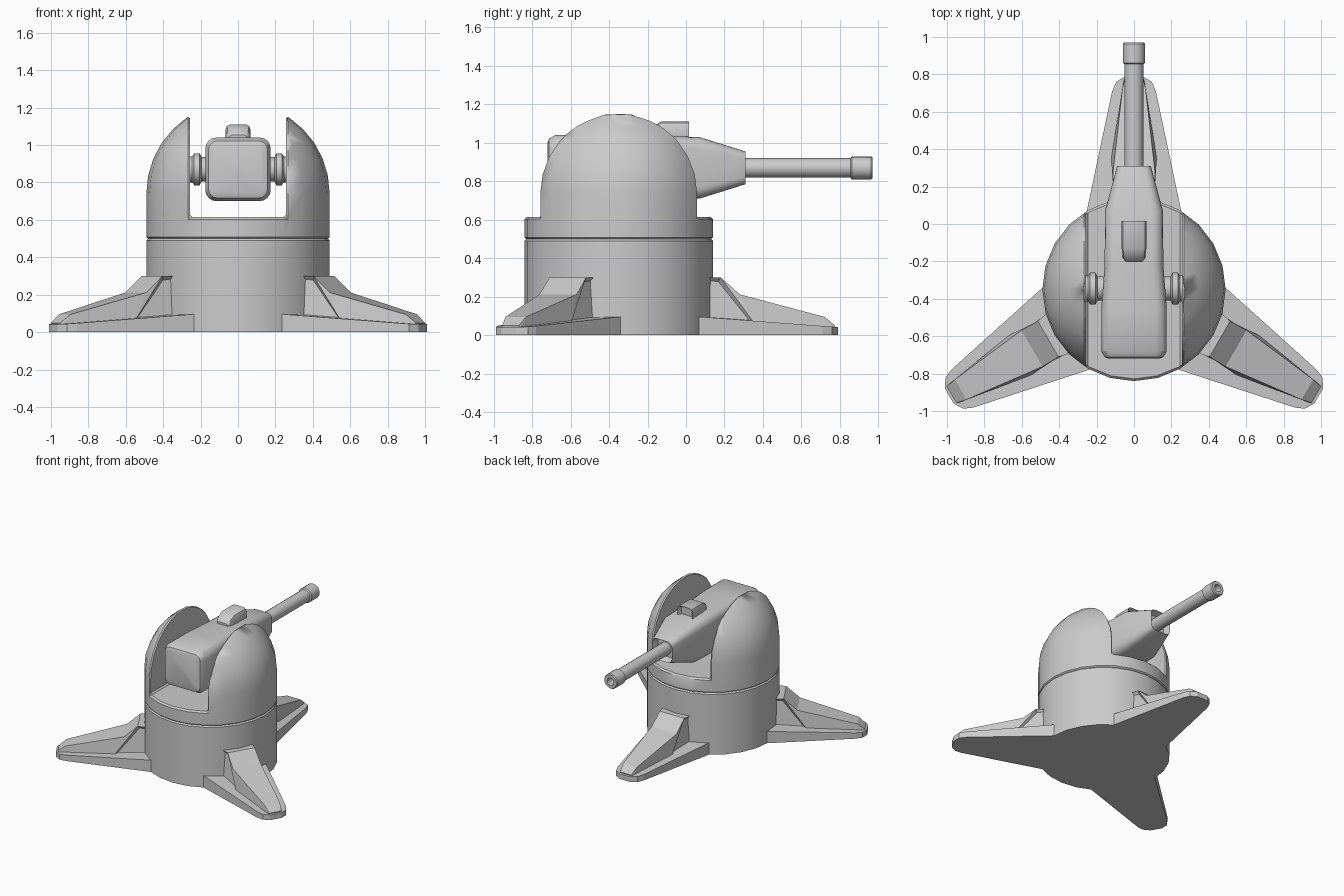
import bpy, bmesh, math
from mathutils import Matrix

if "Cube" in bpy.data.objects:
    bpy.data.objects.remove(bpy.data.objects["Cube"])

grey = bpy.data.materials.new("plain_grey")
grey.use_nodes = True
grey.diffuse_color = (0.6, 0.6, 0.6, 1)
grey.node_tree.nodes["Principled BSDF"].inputs["Base Color"].default_value = grey.diffuse_color

CENTRE_Y = -0.35
GUN_Z = 0.87


def finish(name, bm, smooth=30):
    bmesh.ops.recalc_face_normals(bm, faces=bm.faces)
    mesh = bpy.data.meshes.new(name)
    bm.to_mesh(mesh)
    bm.free()
    mesh.materials.append(grey)
    obj = bpy.data.objects.new(name, mesh)
    bpy.context.collection.objects.link(obj)
    if smooth:
        bpy.ops.object.select_all(action="DESELECT")
        bpy.context.view_layer.objects.active = obj
        obj.select_set(True)
        bpy.ops.object.shade_smooth_by_angle(angle=math.radians(smooth))
    return obj


def bridge(bm, rings):
    for a, b in zip(rings, rings[1:]):
        for i in range(len(a)):
            j = (i + 1) % len(a)
            bm.faces.new((a[i], a[j], b[j], b[i]))


def lathe(name, profile, matrix, sides=24, smooth=30):
    """Revolve (radius, height) points about z, then place with the matrix."""
    bm = bmesh.new()
    rings = []
    for r, h in profile:
        turn = [2 * math.pi * k / sides for k in range(sides)]
        rings.append([bm.verts.new((r * math.sin(t), r * math.cos(t), h)) for t in turn])
    bridge(bm, rings)
    bm.faces.new(rings[0])
    bm.faces.new(rings[-1])
    bm.transform(matrix)
    return finish(name, bm, smooth)


def loft(name, sections, steps, rim, depth):
    """Rounded-rectangle sections (y, half width, half height, centre z, corner), recessed front."""
    bm = bmesh.new()
    rings = []
    for y, w, h, z, c in sections:
        ring = []
        for q, (sx, sz) in enumerate(((1, 1), (-1, 1), (-1, -1), (1, -1))):
            for k in range(steps + 1):
                t = math.pi / 2 * (q + k / steps)
                ring.append(bm.verts.new((sx * (w - c) + c * math.cos(t), y,
                                          z + sz * (h - c) + c * math.sin(t))))
        rings.append(ring)
    bridge(bm, rings)
    bm.faces.new(rings[0])
    front = bm.faces.new(rings[-1])
    bmesh.ops.recalc_face_normals(bm, faces=bm.faces)
    bmesh.ops.inset_region(bm, faces=[front], thickness=rim)
    bmesh.ops.translate(bm, verts=front.verts, vec=(0, -depth, 0))
    return finish(name, bm)


# Base drum
at_centre = Matrix.Translation((0, CENTRE_Y, 0))
lathe("base_drum", [(0.49, 0), (0.49, 0.49), (0.48, 0.5)], at_centre)

# Domed housing with a slot cut through for the gun
arc = [math.pi / 2 * k / 8 for k in range(8)]
dome = [(0.48, 0.499), (0.49, 0.508)]
dome += [(0.49 * math.cos(a), 0.74 + 0.49 * math.sin(a)) for a in arc]
housing = lathe("domed_housing", dome, at_centre, smooth=0)
bm = bmesh.new()
bmesh.ops.create_cube(bm, size=1, matrix=Matrix.Translation((0, CENTRE_Y, 1.115))
                      @ Matrix.Diagonal((0.515, 2, 1, 1)))
cutter = finish("slot_cutter", bm, 0)
cutter.hide_render = True
cutter.hide_viewport = True
cut = housing.modifiers.new("slot", "BOOLEAN")
cut.object = cutter
cut.solver = "EXACT"
bevel = housing.modifiers.new("slot_edges", "BEVEL")
bevel.width = 0.012
bevel.segments = 1
bevel.limit_method = "ANGLE"
bevel.angle_limit = math.radians(50)
bevel.use_clamp_overlap = False
bpy.context.view_layer.objects.active = housing
housing.select_set(True)
bpy.ops.object.shade_smooth_by_angle(angle=math.radians(30))

# Gun body and sight
loft("gun_body", [(-0.72, 0.135, 0.13, GUN_Z, 0.03), (-0.712, 0.157, 0.152, GUN_Z, 0.045),
                  (-0.68, 0.175, 0.17, GUN_Z, 0.06), (-0.45, 0.175, 0.17, GUN_Z, 0.06),
                  (-0.22, 0.157, 0.168, GUN_Z, 0.06), (0.07, 0.155, 0.16, GUN_Z, 0.06),
                  (0.31, 0.09, 0.085, GUN_Z, 0.04)], 4, 0.02, 0.05)
loft("sight", [(-0.2, 0.045, 0.02, 1.035, 0.015), (-0.18, 0.06, 0.035, 1.045, 0.02),
               (-0.13, 0.066, 0.06, 1.05, 0.025), (0.015, 0.066, 0.06, 1.05, 0.025)], 2, 0.014, 0.03)

# Barrel with a hollow muzzle
along_y = Matrix.Translation((0, 0, GUN_Z)) @ Matrix.Rotation(-math.pi / 2, 4, "X")
lathe("barrel", [(0.05, 0.2), (0.05, 0.86)], along_y, 16)
lathe("muzzle", [(0.05, 0.855), (0.06, 0.862), (0.06, 0.962), (0.054, 0.97),
                 (0.03, 0.97), (0.03, 0.9)], along_y, 16)

# Trunnions on both sides of the gun
for name, s in (("left", 1), ("right", -1)):
    along_x = Matrix.Translation((0, CENTRE_Y + 0.005, GUN_Z)) @ Matrix.Rotation(s * math.pi / 2, 4, "Y")
    lathe(name + "_trunnion", [(0.065, 0.15), (0.065, 0.195), (0.075, 0.2), (0.085, 0.205), (0.085, 0.235),
                               (0.075, 0.24), (0.07, 0.245), (0.07, 0.27)], along_x, 20)


def foot_plate(name, matrix):
    half = [(0.36, 0.265), (1.06, 0.117), (1.11, 0.095), (1.14, 0.045)]
    outline = half + [(r, -t) for r, t in reversed(half)]
    bm = bmesh.new()
    low = [bm.verts.new((r, t, 0)) for r, t in outline]
    high = [bm.verts.new((r, t, 0.095 - 0.075 * (r - 0.43))) for r, t in outline]
    bridge(bm, [low, high])
    bm.faces.new(low)
    bm.faces.new(high)
    bm.transform(matrix)
    finish(name, bm, 0)


def leg_fin(name, matrix):
    # distance out, half width, height
    top = [(0.46, 0.125, 0.3), (0.53, 0.11, 0.3), (0.63, 0.112, 0.212), (1.07, 0.062, 0.095), (1.125, 0.05, 0.05)]
    low = [(0.46, 0.14, 0.08), (0.7, 0.122, 0.07), (1.12, 0.055, 0.03)]
    bm = bmesh.new()
    sides = []
    panels = []
    for s in (1, -1):
        t = [bm.verts.new((r, s * w, z)) for r, w, z in top]
        b = [bm.verts.new((r, s * w, z)) for r, w, z in low]
        panels.append(bm.faces.new((b[0], b[1], t[1], t[0])))
        for f in ((b[1], t[2], t[1]), (b[1], b[2], t[3], t[2]), (b[2], t[4], t[3])):
            bm.faces.new(f)
        sides.append([b[0]] + t + [b[2], b[1]])
    bridge(bm, sides)
    bmesh.ops.recalc_face_normals(bm, faces=bm.faces)
    # Recessed triangular panels on both flanks
    bmesh.ops.inset_individual(bm, faces=panels, thickness=0.022, depth=-0.02)
    bm.transform(matrix)
    finish(name, bm, 0)


# Three legs spread evenly around the base
for name, angle in (("back", 90), ("left", -30), ("right", 210)):
    place = at_centre @ Matrix.Rotation(math.radians(angle), 4, "Z")
    foot_plate(name + "_foot_plate", place)
    leg_fin(name + "_leg_fin", place)
